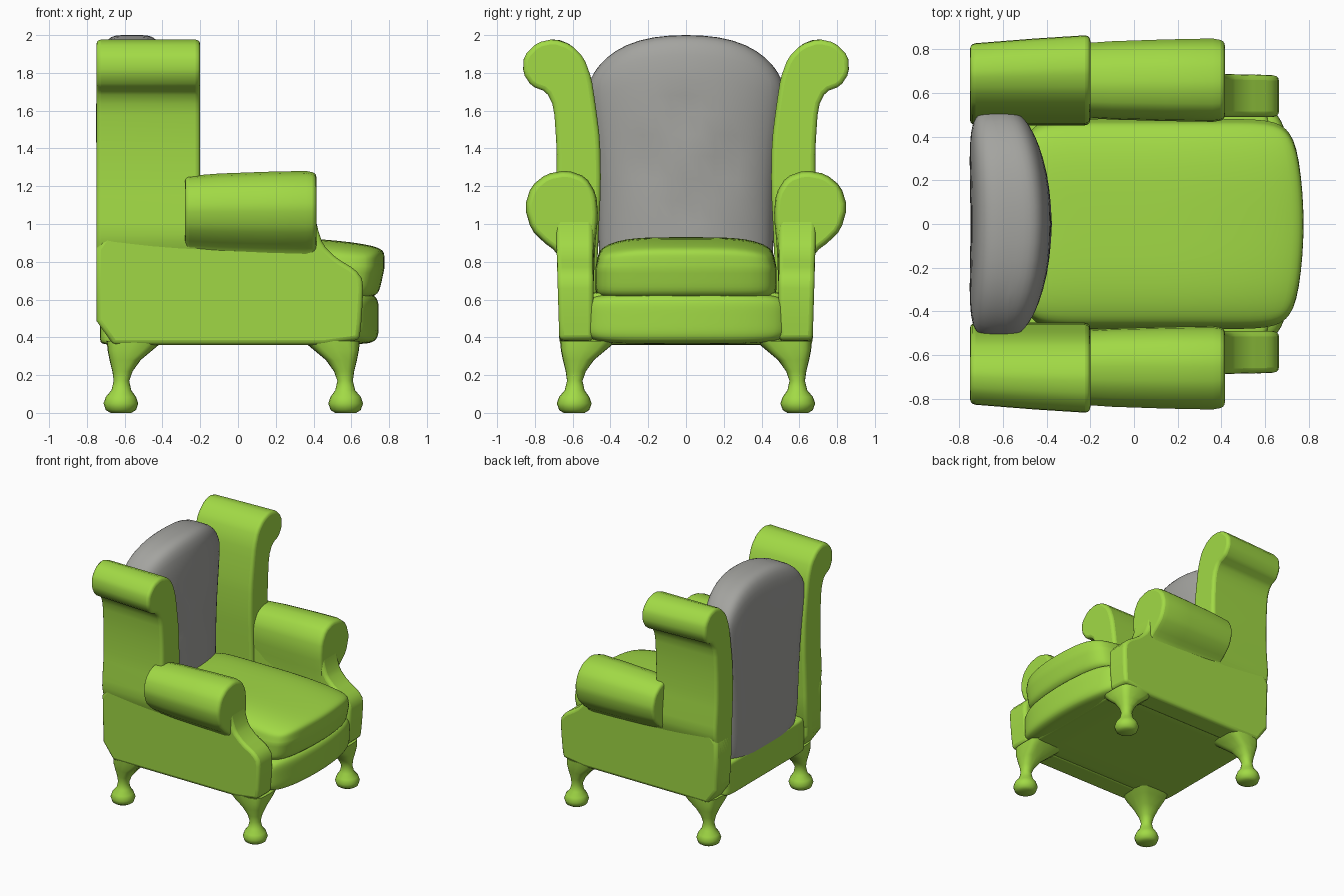
import bpy, bmesh, math
from mathutils import Vector

if "Cube" in bpy.data.objects:
    bpy.data.objects.remove(bpy.data.objects["Cube"])


def material(name, rgb):
    m = bpy.data.materials.new(name)
    m.use_nodes = True
    m.diffuse_color = (*rgb, 1)
    m.node_tree.nodes["Principled BSDF"].inputs["Base Color"].default_value = (*rgb, 1)
    return m


GREEN = material("lime fabric", (0.36, 0.70, 0.06))
GREY = material("grey fabric", (0.37, 0.37, 0.35))


def finish(name, bm, mat, bevel=0, mirror=False):
    bmesh.ops.recalc_face_normals(bm, faces=bm.faces)
    me = bpy.data.meshes.new(name)
    bm.to_mesh(me)
    bm.free()
    me.materials.append(mat)
    ob = bpy.data.objects.new(name, me)
    bpy.context.collection.objects.link(ob)
    if bevel:
        b = ob.modifiers.new("soft edges", "BEVEL")
        b.width, b.segments, b.limit_method = bevel, 3, "ANGLE"
        b.angle_limit = math.radians(40)
    if mirror:
        ob.modifiers.new("mirror", "MIRROR").use_axis = (False, True, False)
    bpy.ops.object.select_all(action="DESELECT")
    ob.select_set(True)
    bpy.context.view_layer.objects.active = ob
    bpy.ops.object.shade_smooth_by_angle(angle=math.radians(45))
    return ob


def rounded(pts):
    """One corner-cutting pass over a closed outline."""
    out = []
    for i, p in enumerate(pts):
        a, b = Vector(p), Vector(pts[(i + 1) % len(pts)])
        out += [a.lerp(b, 0.2), a.lerp(b, 0.8)]
    return out


def loft(name, rings, mat, **kw):
    """Skin a list of equal-length point rings and cap both ends."""
    bm = bmesh.new()
    vs = [[bm.verts.new(p) for p in ring] for ring in rings]
    n = len(vs[0])
    for a, b in zip(vs, vs[1:]):
        for i in range(n):
            j = (i + 1) % n
            bm.faces.new((a[i], a[j], b[j], b[i]))
    bm.faces.new(vs[0])
    bm.faces.new(vs[-1])
    return finish(name, bm, mat, **kw)


def pillow(name, lo, hi, power, mat, shape):
    """Soft box: a gridded cube rounded to a superellipsoid, then shaped."""
    bm = bmesh.new()
    bmesh.ops.create_cube(bm, size=2)
    bmesh.ops.subdivide_edges(bm, edges=bm.edges, cuts=19, use_grid_fill=True)
    lo, hi = Vector(lo), Vector(hi)
    for v in bm.verts:
        # crowd grid lines toward the edges so the rounding stays smooth
        c = Vector([math.sin(t * math.pi / 2) for t in v.co])
        u = c / sum(abs(t) ** power for t in c) ** (1 / power)
        p = Vector([(l + h) / 2 + (h - l) / 2 * t for l, h, t in zip(lo, hi, u)])
        v.co = shape(p, u)
    return finish(name, bm, mat)


# Wings: scrolled profile (y, z) swept from back to front
wing = rounded([(0.48, 0.5), (0.465, 0.9), (0.45, 1.2), (0.455, 1.45), (0.48, 1.64),
                (0.50, 1.77), (0.54, 1.88), (0.61, 1.95), (0.70, 1.98), (0.79, 1.96),
                (0.86, 1.89), (0.865, 1.80), (0.82, 1.73), (0.74, 1.70), (0.70, 1.62),
                (0.685, 1.4), (0.685, 1.2), (0.71, 0.96), (0.695, 0.89), (0.66, 0.8),
                (0.66, 0.5)])


def wing_ring(x, grow):
    return [(x, y + grow * max(0, y - 0.6), z) for y, z in wing]


loft("wings", [wing_ring(-0.75, -0.15), wing_ring(-0.45, -0.06), wing_ring(-0.20, 0)],
     GREEN, bevel=0.025, mirror=True)

# Arms: rolled profile (y, z), slightly fuller toward the front
arm = rounded([(0.49, 0.65), (0.48, 0.9), (0.465, 1.04), (0.475, 1.16), (0.53, 1.25),
               (0.63, 1.285), (0.74, 1.265), (0.82, 1.20), (0.855, 1.09), (0.82, 0.97),
               (0.75, 0.90), (0.695, 0.86), (0.66, 0.8), (0.66, 0.65)])


def arm_ring(x, s):
    return [(x, 0.64 + (y - 0.64) * s, 1.05 + (z - 1.05) * s) for y, z in arm]


loft("arms", [arm_ring(-0.28, 0.88), arm_ring(-0.1, 0.94), arm_ring(0.15, 0.98),
              arm_ring(0.36, 1), arm_ring(0.415, 0.95)], GREEN, bevel=0.025, mirror=True)

# Side panels: outline (x, z) with the swept-down front
panel = rounded([(-0.75, 0.36), (-0.3, 0.36), (0.64, 0.36), (0.655, 0.5), (0.665, 0.7),
                 (0.62, 0.76), (0.52, 0.82), (0.45, 0.89), (0.42, 0.98), (0.40, 1.1),
                 (0.2, 1.1), (-0.3, 1.0), (-0.75, 1.0)])


def panel_ring(y, flare):
    return [(x, y + flare * (z - 0.36), z) for x, z in panel]


loft("side_panels", [panel_ring(0.49, 0), panel_ring(0.67, 0.03)],
     GREEN, bevel=0.025, mirror=True)

# Seat base, filling from the back rail to the front
pillow("seat_base", (-0.73, -0.52, 0.36), (0.62, 0.52, 0.64), 20, GREEN, lambda p, u: p)


# Front rail, bowed forward in the middle
def rail_shape(p, u):
    p.x -= 0.07 * u.y ** 2 if u.x > 0 else 0
    return p


pillow("front_rail", (0.40, -0.545, 0.365), (0.745, 0.545, 0.635), 5, GREEN, rail_shape)


# Seat cushion: crowned top, bowed front that slopes back underneath
def cushion_shape(p, u):
    forward = max(0, u.x)
    if u.z > 0:
        p.z -= u.z * (0.05 * u.y ** 4 + 0.05 * forward ** 2)
    p.x -= forward * (0.06 * u.y ** 2 + 0.035 * max(0, -u.z))
    p.y *= 1 - 0.05 * max(0, u.z)
    return p


pillow("seat_cushion", (-0.5, -0.48, 0.60), (0.775, 0.48, 0.93), 9, GREEN, cushion_shape)


# Backrest: arched top, wrapped sides and shallow tufting
def back_shape(p, u):
    high = max(0, min(1, (p.z - 0.9) / 0.9))
    p.y *= 0.86 + 0.15 * high ** 2
    if u.z > 0:
        p.z -= 0.15 * u.z ** 2 * abs(u.y) ** 2.2
    if u.x > 0:
        p.x -= 0.11 * u.y ** 2
        for ty, tz in ((0, 1.6), (-0.2, 1.32), (0.2, 1.32), (0, 1.08)):
            d = ((p.y - ty) ** 2 + (p.z - tz) ** 2) / 0.008
            p.x -= 0.022 * math.exp(-d)
    else:
        p.x -= 0.025 * u.y ** 2 * high
    return p


pillow("backrest", (-0.748, -0.54, 0.48), (-0.375, 0.54, 2.0), 5, GREY, back_shape)

# Cabriole legs: (height, inward reach, outward reach, roundness power)
LEG = [(0.0, 0.055, 0.055, 2), (0.015, 0.08, 0.08, 2), (0.05, 0.092, 0.092, 2),
       (0.085, 0.08, 0.08, 2), (0.12, 0.055, 0.05, 2), (0.17, 0.044, 0.038, 2),
       (0.22, 0.062, 0.045, 2.3), (0.28, 0.105, 0.06, 3), (0.33, 0.165, 0.07, 4),
       (0.38, 0.225, 0.075, 4)]


def leg_ring(cx, z, inner, outer, power):
    side = math.copysign(1, cx)
    mid, r = (outer - inner) / 2, (outer + inner) / 2
    ring = []
    for i in range(20):
        a = math.tau * i / 20
        c, s = [math.copysign(abs(t) ** (2 / power), t) for t in (math.cos(a), math.sin(a))]
        ring.append((cx + side * (mid + r * c), 0.592 + mid + r * s, z))
    return ring


for name, cx in (("front_legs", 0.57), ("back_legs", -0.62)):
    loft(name, [leg_ring(cx, *row) for row in LEG], GREEN, mirror=True)
